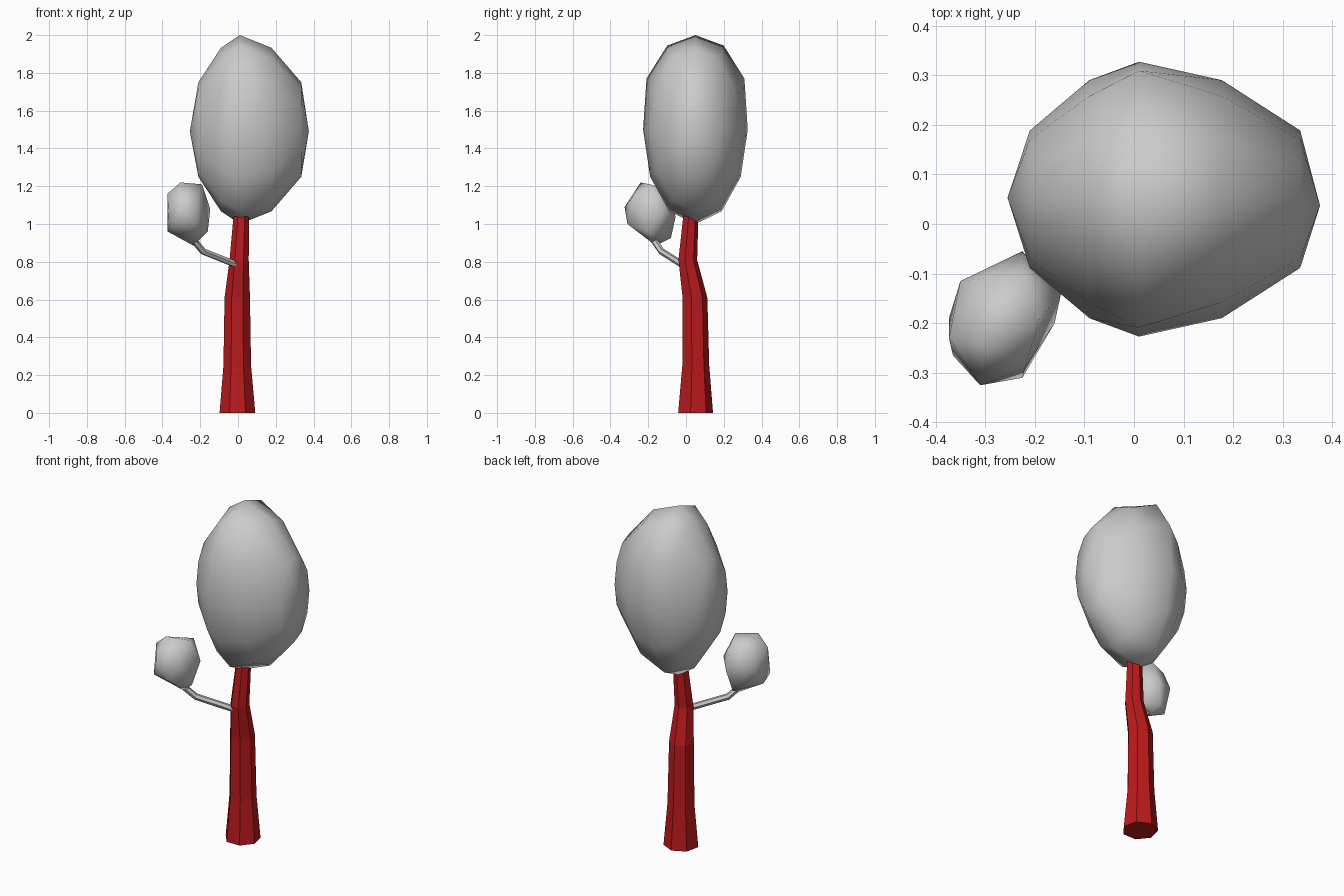
import bpy, bmesh
from math import sin, cos, pi, tau
from mathutils import Vector

if "Cube" in bpy.data.objects:
    bpy.data.objects.remove(bpy.data.objects["Cube"])


def finish(name, bm, smooth=False, mat=None):
    bmesh.ops.recalc_face_normals(bm, faces=bm.faces)
    for f in bm.faces:
        f.smooth = smooth
    me = bpy.data.meshes.new(name)
    bm.to_mesh(me)
    bm.free()
    ob = bpy.data.objects.new(name, me)
    bpy.context.collection.objects.link(ob)
    if mat:
        me.materials.append(mat)
    return ob


def skin(bm, rings):
    """Bridge successive rings of points; returns the vertex rings."""
    vs = [[bm.verts.new(p) for p in r] for r in rings]
    for a, b in zip(vs, vs[1:]):
        n = len(a)
        for i in range(n):
            j = (i + 1) % n
            bm.faces.new((a[i], a[j], b[j], b[i]))
    return vs


# Trunk: crooked, tapering seven-sided column (x, y, z, radius)
bark = bpy.data.materials.new("bark_red")
bark.diffuse_color = (0.5, 0.01, 0.012, 1)
bark.use_nodes = True
bark.node_tree.nodes["Principled BSDF"].inputs["Base Color"].default_value = bark.diffuse_color
path = [(-.003, .046, 0, .097), (-.004, .048, .25, .075), (-.004, .044, .61, .069),
        (.006, .007, .81, .052), (.018, .024, 1.05, .042)]
bm = bmesh.new()
rings = skin(bm, [[(x + r * sin(tau * i / 7), y + r * cos(tau * i / 7), z)
                   for i in range(7)] for x, y, z, r in path])
bm.faces.new(rings[0])
bm.faces.new(rings[-1])
finish("trunk", bm, mat=bark)

# Main crown: twelve-sided rings stacked along x, bulged near the top middle
bm = bmesh.new()
CY, CZ, RY, RZ = .05, 1.5, .277, .5
rings = []
for x, s in [(-.21, .5), (-.09, .866), (.01, 1), (.177, .866), (.335, .5)]:
    ring = []
    for k in range(12):
        a = tau * k / 12
        bulge = 1.08 if s == 1 and k in (1, 2, 10, 11) else 1
        lift = .98 if bulge > 1 and k in (1, 11) else 1
        ring.append((x, CY + RY * s * bulge * sin(a),
                     CZ + RZ * s * bulge * lift * cos(a) * (.97 if k in (1, 11) and s == 1 else 1)))
    rings.append(ring)
vs = skin(bm, rings)
for pole, ring in [((-.255, .053, 1.49), vs[0]), ((.375, .037, 1.49), vs[-1])]:
    p = bm.verts.new(pole)
    for i in range(12):
        bm.faces.new((ring[i], ring[(i + 1) % 12], p))
finish("main_crown", bm, smooth=True)

# Small crown: lumpy hull around the branch tip
lumps = [(-.305, -.24, 1.22), (-.19, -.19, 1.21), (-.373, -.23, 1.16), (-.373, -.19, .96),
         (-.35, -.115, 1.08), (-.365, -.265, .99), (-.31, -.325, 1.09), (-.225, -.31, 1.0),
         (-.147, -.14, 1.08), (-.16, -.2, .96), (-.225, -.055, 1.04), (-.235, -.16, .885),
         (-.25, -.08, .925), (-.3, -.11, 1.15), (-.22, -.1, 1.18), (-.22, -.29, 1.13)]
bm = bmesh.new()
for p in lumps:
    bm.verts.new(p)
bmesh.ops.convex_hull(bm, input=bm.verts)
finish("small_crown", bm, smooth=True)

# Side branch: thin bent six-sided tube from trunk into the small crown
pts = [Vector(p) for p in [(-.01, -.02, .785), (-.185, -.13, .855), (-.235, -.17, .915)]]
bm = bmesh.new()
rings = []
for i, p in enumerate(pts):
    d = (pts[min(i + 1, 2)] - pts[max(i - 1, 0)]).normalized()
    u = d.cross(Vector((0, 0, 1))).normalized()
    v = u.cross(d)
    rings.append([p + .018 * (u * cos(tau * k / 6) + v * sin(tau * k / 6)) for k in range(6)])
vs = skin(bm, rings)
bm.faces.new(vs[0])
bm.faces.new(vs[-1])
finish("side_branch", bm)
